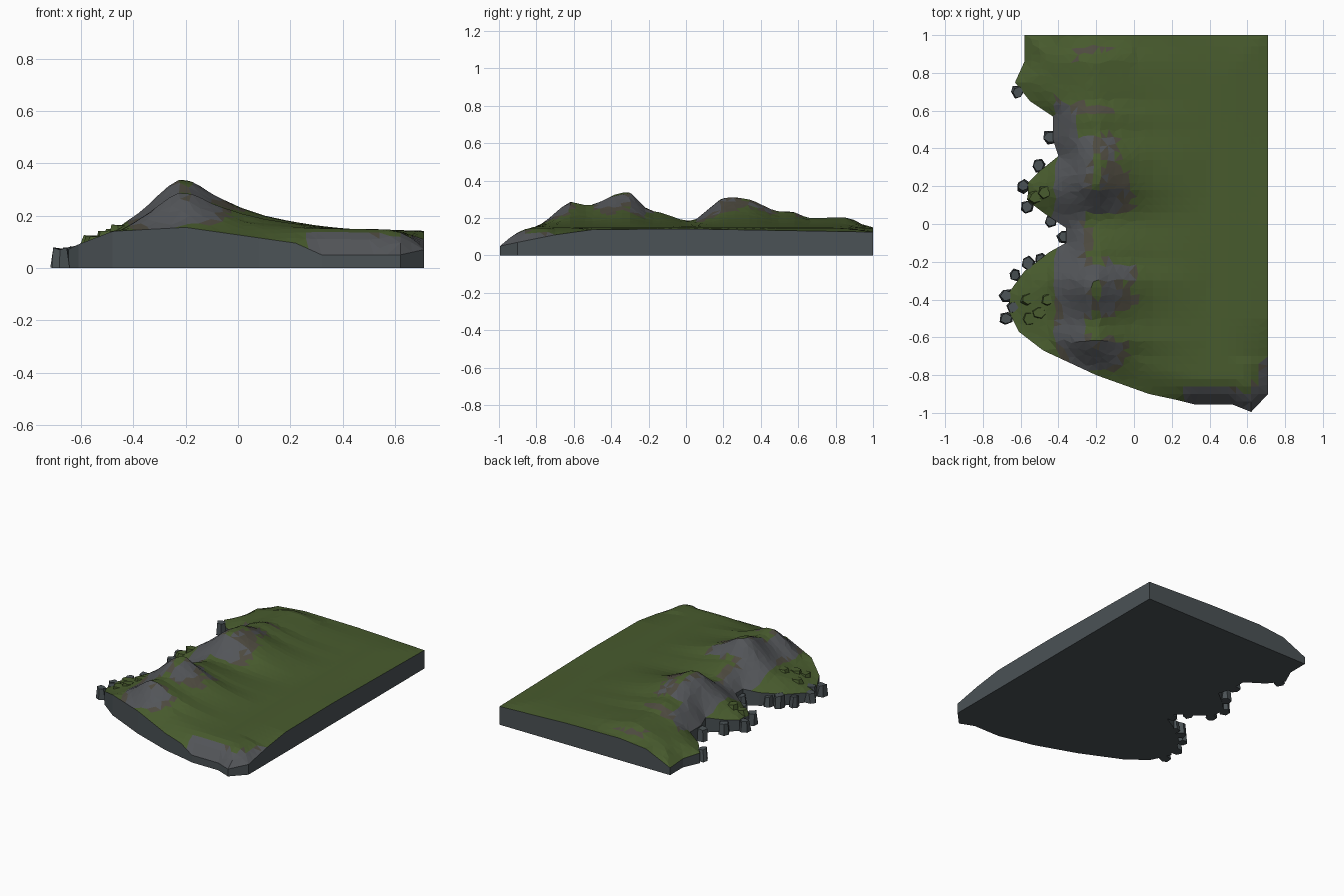
import bpy, bmesh, math, random
from mathutils import Vector, noise
from mathutils.geometry import delaunay_2d_cdt, intersect_point_line

if "Cube" in bpy.data.objects:
    bpy.data.objects.remove(bpy.data.objects["Cube"])

random.seed(4)


def material(name, rgb):
    m = bpy.data.materials.new(name)
    m.diffuse_color = (*rgb, 1)
    m.use_nodes = True
    m.node_tree.nodes["Principled BSDF"].inputs["Base Color"].default_value = m.diffuse_color
    return m


grass = material("grass", (0.065, 0.105, 0.027))
earth = material("earth", (0.075, 0.068, 0.050))
stone = material("stone", (0.085, 0.09, 0.098))
cliff = material("cliff", (0.07, 0.085, 0.092))


def lerp_table(t, x):
    if x <= t[0][0]:
        return t[0][1]
    for (a, u), (b, v) in zip(t, t[1:]):
        if x <= b:
            return u + (v - u) * (x - a) / (b - a)
    return t[-1][1]


def add_object(name, bm, mats):
    me = bpy.data.meshes.new(name)
    bm.to_mesh(me)
    bm.free()
    for m in mats:
        me.materials.append(m)
    ob = bpy.data.objects.new(name, me)
    bpy.context.collection.objects.link(ob)
    return ob


# Coastline, counter-clockwise from the back left: x, y, height of the rim
COAST = [(-.58, 1, .05), (-.58, .86, .06), (-.63, .75, .07), (-.55, .65, .08),
         (-.43, .57, .09), (-.43, .45, .09), (-.40, .36, .10), (-.50, .28, .08),
         (-.56, .22, .075), (-.56, .12, .075), (-.48, .06, .08), (-.36, -.02, .11),
         (-.36, -.10, .11), (-.45, -.15, .09), (-.58, -.25, .075), (-.66, -.36, .065),
         (-.66, -.47, .065), (-.61, -.57, .09), (-.48, -.67, .14), (-.20, -.80, .155),
         (.08, -.90, .115), (.22, -.93, .095), (.32, -.955, .05), (.52, -.955, .05),
         (.62, -.995, .05), (.71, -.90, .07), (.71, -.70, .11), (.71, -.50, .138),
         (.71, 0, .142), (.71, 1, .125), (.2, 1, .145), (-.2, 1, .15), (-.4, 1, .13)]

# Ridge height along y, and how strongly it shows across x
RIDGE = [(-.9, .13), (-.85, .15), (-.75, .2), (-.62, .287), (-.52, .265), (-.45, .29),
         (-.36, .335), (-.30, .337), (-.2, .24), (-.14, .23), (0, .183), (.05, .19),
         (.19, .305), (.25, .313), (.35, .297), (.48, .235), (.57, .235), (.65, .2),
         (.87, .203), (1, .15)]
ACROSS = [(-.6, 0), (-.45, .16), (-.36, .42), (-.28, .78), (-.23, 1), (-.18, 1),
          (-.1, .74), (0, .46), (.1, .27), (.2, .15), (.3, .06), (.4, 0)]
BASE = [(-.65, .095), (-.4, .125), (-.2, .15), (.3, .152), (.71, .145)]

ring = []
for a, b in zip(COAST, COAST[1:] + COAST[:1]):
    a, b = Vector(a), Vector(b)
    n = max(1, round((b - a).length / .055))
    ring += [a.lerp(b, i / n) for i in range(n)]
edges = [(i, (i + 1) % len(ring)) for i in range(len(ring))]


def nearest_rim(x, y):
    best = (9, 0)
    p = Vector((x, y, 0))
    for i, j in edges:
        a, b = ring[i], ring[j]
        _, t = intersect_point_line(p, a.xy.to_3d(), b.xy.to_3d())
        q = a.lerp(b, min(1, max(0, t)))
        best = min(best, ((q.xy - p.xy).length, q.z))
    return best


def height(x, y):
    d, rim = nearest_rim(x, y)
    ripple = noise.noise(Vector((x * 5, y * 5, 2)))
    near = max(0, 1 - abs(x + .22) / .3)
    base = lerp_table(BASE, x)
    shift = .03 * noise.noise(Vector((0, y * 4, 7)))
    h = base + (lerp_table(RIDGE, y) - base) * lerp_table(ACROSS, x + shift)
    h += .022 * ripple * near * (1 - lerp_table(ACROSS, x))
    if x < 0:
        width = .13
    else:
        width = .15 if y < -.7 else .25
    t = min(1, d / width)
    return rim + (h - rim) * t * (2 - t)


# Turf and rock surface, triangulated inside the coastline
points = [v.xy for v in ring]
step = .04
for j in range(50):
    for i in range(36):
        x, y = -.70 + i * step, -.98 + j * step
        wob = .01 if x < .05 else 0
        p = Vector((x + random.uniform(-wob, wob), y + random.uniform(-wob, wob)))
        if nearest_rim(*p)[0] > .018:
            points.append(p)
verts, _, tris = delaunay_2d_cdt(points, edges, [], 1, 1e-5)[:3]
bm = bmesh.new()
vs = [bm.verts.new((v.x, v.y, height(v.x, v.y))) for v in verts]
for t in tris:
    f = bm.faces.new([vs[i] for i in t])
    f.normal_update()
    if f.normal.z < 0:
        f.normal_flip()
    c = f.calc_center_median()
    steep = f.normal.z + .05 * noise.noise(c * 9)
    if -.42 < c.x < .02 or c.y < -.86 and c.x > .25 or c.x > .58 and c.y < -.6:
        f.material_index = 2 if steep < .87 else 1 if steep < .91 else 0
bmesh.ops.delete(bm, geom=[v for v in bm.verts if not v.link_faces], context='VERTS')
add_object("land_surface", bm, [grass, earth, stone])

# Vertical cliff walls and flat underside
bm = bmesh.new()
top = [bm.verts.new(v) for v in ring]
low = [bm.verts.new((v.x, v.y, 0)) for v in ring]
for i, j in edges:
    bm.faces.new((top[i], low[i], low[j], top[j]))
bm.faces.new(low[::-1])
add_object("cliff_base", bm, [cliff])


# Chunky faceted boulders
def boulder(name, x, y, z, w, d, h, mat):
    b = bmesh.new()
    bmesh.ops.create_cone(b, cap_ends=True, segments=6, radius1=.5, radius2=.38, depth=1)
    turn = random.uniform(0, math.pi)
    for v in b.verts:
        v.co += Vector([random.uniform(-.07, .07) for _ in range(3)])
        u = Vector((v.co.x * math.cos(turn) - v.co.y * math.sin(turn),
                    v.co.x * math.sin(turn) + v.co.y * math.cos(turn)))
        v.co = (x + u.x * w, y + u.y * d, max(0, z + (v.co.z + .5) * h))
    add_object(name, b, [mat])


SHORE = [(-.615, .70), (-.445, .46), (-.505, .31), (-.585, .20), (-.565, .09),
         (-.44, .015), (-.37, -.07), (-.49, -.19), (-.56, -.21), (-.63, -.27),
         (-.675, -.38), (-.675, -.50), (-.64, -.44)]
for k, (x, y) in enumerate(SHORE):
    s = random.uniform(.065, .08)
    boulder(f"shore_rock_{k + 1}", x, y, 0, s, s, random.uniform(.065, .085), cliff)

# Low turfed outcrops on the western headlands
for k, (x, y) in enumerate([(-.56, -.40), (-.50, -.47), (-.45, -.40), (-.55, -.50),
                            (-.47, .17), (-.52, .14)]):
    boulder(f"outcrop_{k + 1}", x, y, height(x, y) - .03, .09, .08, .04, grass)
